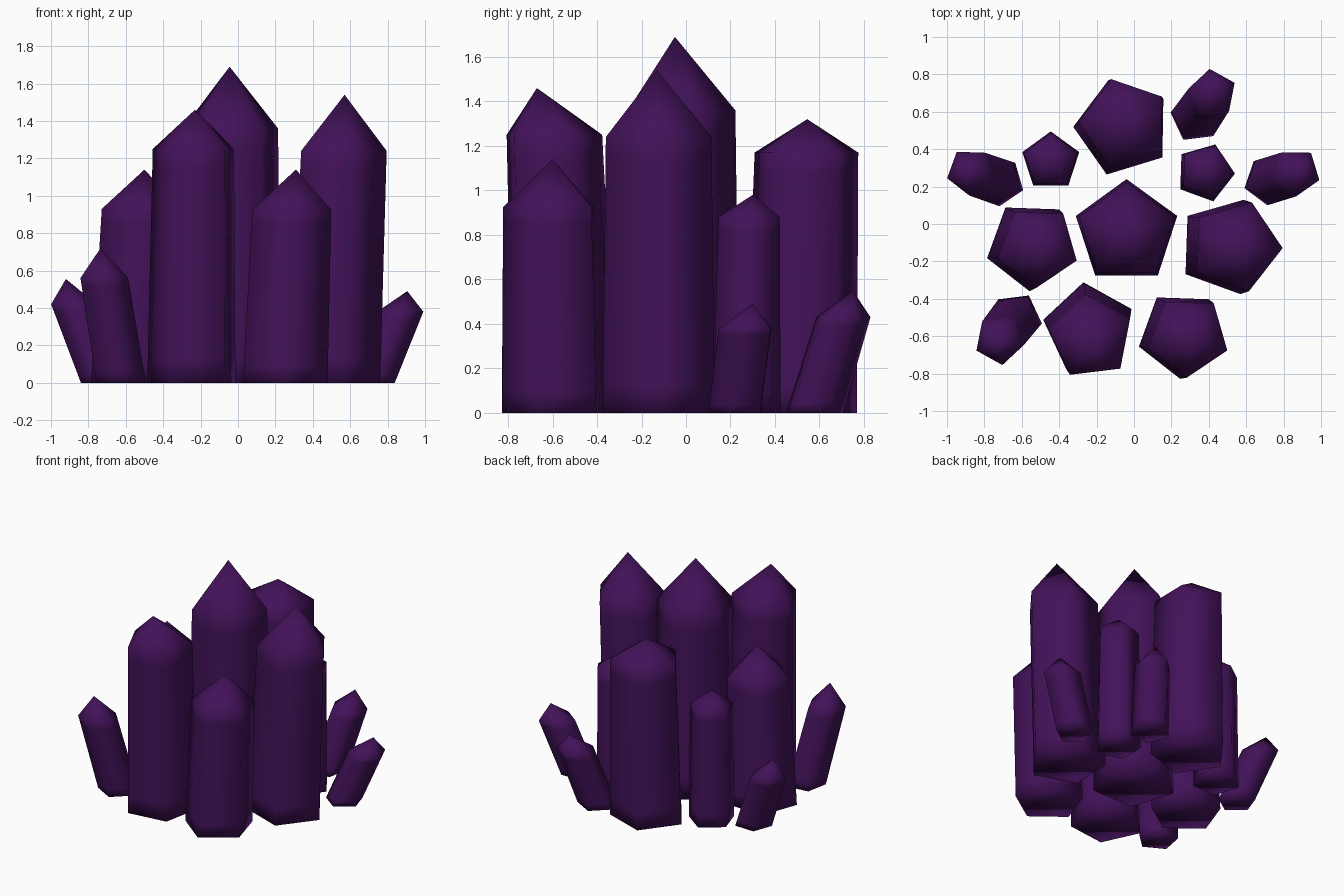
import bpy, bmesh
from math import cos, sin, radians
from mathutils import Vector

if "Cube" in bpy.data.objects:
    bpy.data.objects.remove(bpy.data.objects["Cube"])

mat = bpy.data.materials.new("dark_purple_crystal")
mat.diffuse_color = (0.055, 0.006, 0.1, 1)
mat.use_nodes = True
mat.node_tree.nodes["Principled BSDF"].inputs["Base Color"].default_value = mat.diffuse_color


def crystal(name, base, base_r, top, top_r, tip, turn):
    """Five-sided leaning shaft with a flat foot and a pointed tip."""
    bm = bmesh.new()
    foot, shoulder = Vector((*base, 0)), Vector(top)
    rings = []
    # foot, two support loops and shoulder
    for t in (0, 0.1, 0.92, 1):
        c = foot.lerp(shoulder, t)
        r = base_r + (top_r - base_r) * t
        angles = [radians(turn + 72 * i) for i in range(5)]
        rings.append([bm.verts.new(c + Vector((r * cos(a), r * sin(a), 0))) for a in angles])
    apex = bm.verts.new(tip)
    bm.faces.new(rings[0][::-1])
    for i in range(5):
        j = (i + 1) % 5
        for lo, hi in zip(rings, rings[1:]):
            bm.faces.new((lo[i], lo[j], hi[j], hi[i]))
        bm.faces.new((rings[-1][i], rings[-1][j], apex))
    for f in bm.faces:
        f.smooth = True
    me = bpy.data.meshes.new(name)
    bm.to_mesh(me)
    bm.free()
    me.materials.append(mat)
    bpy.context.collection.objects.link(bpy.data.objects.new(name, me))


# large upright crystals
crystal("centre_crystal", (-.04, -.045), .285, (-.04, -.045, 1.36), .267, (-.045, -.05, 1.69), 90)
crystal("back_crystal", (-.06, .515), .265, (-.05, .54, 1.17), .245, (-.05, .545, 1.32), 107)
crystal("right_crystal", (.495, -.12), .265, (.545, -.12, 1.24), .25, (.57, -.13, 1.54), 70)
crystal("front_left_crystal", (-.24, -.56), .25, (-.23, -.605, 1.25), .23, (-.23, -.67, 1.46), 97)
crystal("front_right_crystal", (.255, -.59), .238, (.29, -.6, .925), .222, (.31, -.6, 1.14), 52)
crystal("left_crystal", (-.55, -.115), .245, (-.515, -.12, .93), .222, (-.5, -.12, 1.14), 52)

# small upright crystals
crystal("small_right_crystal", (.38, .275), .16, (.385, .285, .88), .145, (.385, .3, .98), -2)
crystal("small_left_crystal", (-.445, .335), .16, (-.445, .335, .85), .15, (-.445, .335, .96), 90)

# small outward-leaning crystals
crystal("leaning_back_crystal", (.33, .57), .137, (.42, .7, .43), .13, (.44, .75, .55), 25)
crystal("leaning_right_crystal", (.715, .23), .13, (.868, .277, .38), .13, (.905, .3, .49), 53)
crystal("leaning_left_crystal", (-.715, .225), .13, (-.876, .28, .42), .128, (-.92, .29, .555), 52)
crystal("leaning_front_crystal", (-.63, -.505), .14, (-.72, -.62, .56), .135, (-.735, -.645, .72), 61)
